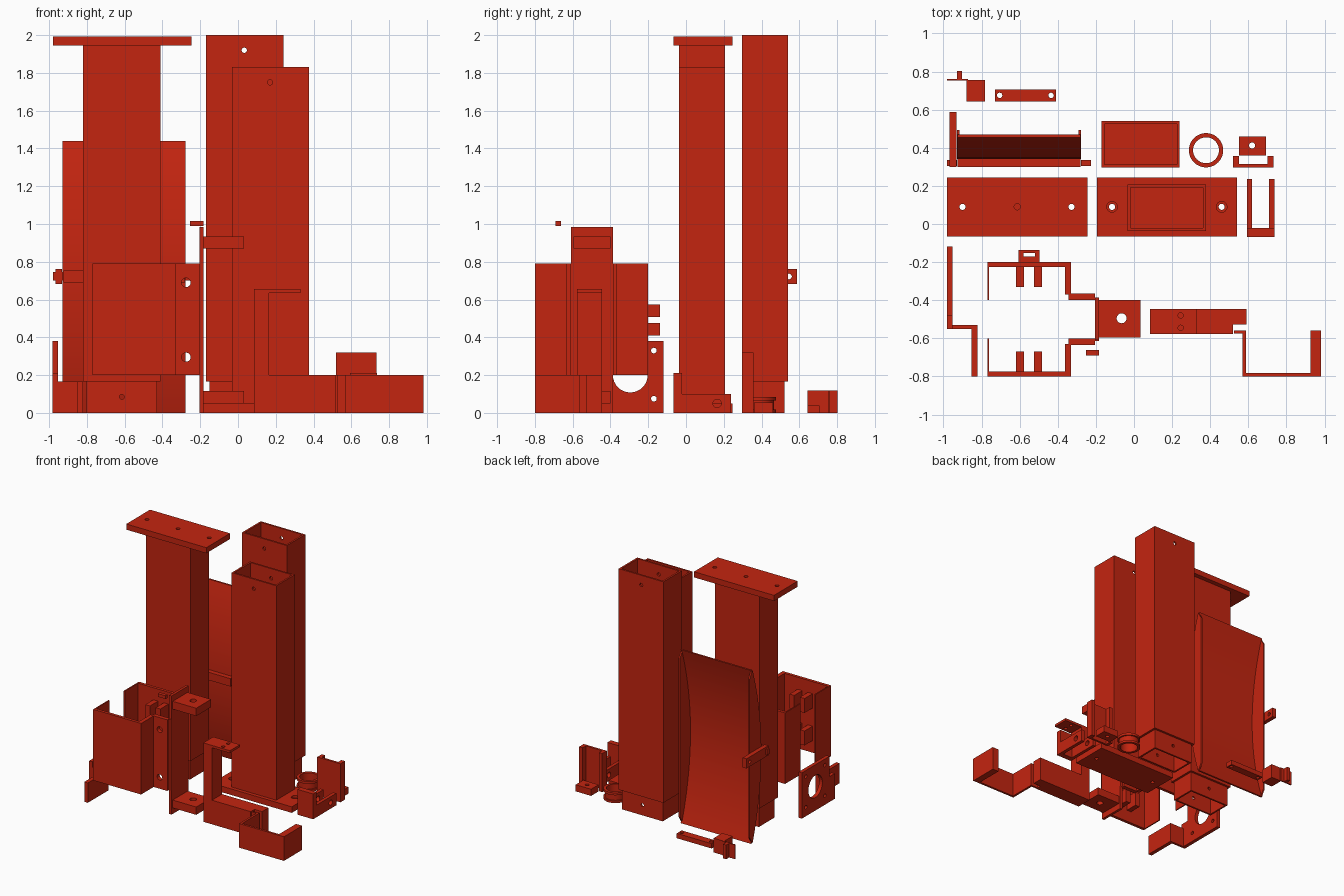
import bpy, bmesh, math
from mathutils import Matrix

cube = bpy.data.objects.get("Cube")
if cube:
    bpy.data.objects.remove(cube, do_unlink=True)

COLOUR = (0.55, 0.018, 0.005, 1)
red = bpy.data.materials.new("red plastic")
red.use_nodes = True
red.diffuse_color = COLOUR
red.node_tree.nodes["Principled BSDF"].inputs["Base Color"].default_value = COLOUR


def finish(name, bm):
    bmesh.ops.recalc_face_normals(bm, faces=bm.faces)
    mesh = bpy.data.meshes.new(name)
    bm.to_mesh(mesh)
    bm.free()
    obj = bpy.data.objects.new(name, mesh)
    bpy.context.scene.collection.objects.link(obj)
    mesh.materials.append(red)
    return obj


def add_box(bm, x0, x1, y0, y1, z0, z1):
    mid = Matrix.Translation(((x0 + x1) / 2, (y0 + y1) / 2, (z0 + z1) / 2))
    size = Matrix.Diagonal((x1 - x0, y1 - y0, z1 - z0, 1))
    bmesh.ops.create_cube(bm, size=1, matrix=mid @ size)


def boxes(name, *sizes):
    bm = bmesh.new()
    for s in sizes:
        add_box(bm, *s)
    return finish(name, bm)


def prism(name, outline, z0, z1):
    """Extrude a plan outline upward."""
    bm = bmesh.new()
    face = bm.faces.new([bm.verts.new((x, y, z0)) for x, y in outline])
    up = bmesh.ops.extrude_face_region(bm, geom=[face])["geom"]
    bmesh.ops.translate(bm, verts=[v for v in up if isinstance(v, bmesh.types.BMVert)],
                        vec=(0, 0, z1 - z0))
    return finish(name, bm)


def cut(obj, bm):
    """Subtract the cutter mesh and apply the result."""
    cutter = finish("cutter", bm)
    cutter.hide_render = True
    mod = obj.modifiers.new("cut", "BOOLEAN")
    mod.operation, mod.solver, mod.object = "DIFFERENCE", "EXACT", cutter
    graph = bpy.context.evaluated_depsgraph_get()
    mesh = bpy.data.meshes.new_from_object(obj.evaluated_get(graph))
    obj.modifiers.clear()
    obj.data = mesh
    bpy.data.objects.remove(cutter, do_unlink=True)


TURN = {"x": Matrix.Rotation(math.pi / 2, 4, "Y"),
        "y": Matrix.Rotation(math.pi / 2, 4, "X"), "z": Matrix.Identity(4)}


def drill(obj, axis, radius, depth, *centres):
    bm = bmesh.new()
    for c in centres:
        bmesh.ops.create_cone(bm, cap_ends=True, segments=32, radius1=radius, radius2=radius,
                              depth=depth, matrix=Matrix.Translation(c) @ TURN[axis])
    cut(obj, bm)


def hollow(obj, *size):
    bm = bmesh.new()
    add_box(bm, *size)
    cut(obj, bm)


# Square tube columns: two with a hollow plug below, one on a base plate
WALL = 0.015


def column(name, x0, y0, z0, z1):
    x1, y1 = x0 + 0.41, y0 + 0.243
    tube = boxes(name, (x0, x1, y0, y1, z0, z1))
    hollow(tube, x0 + WALL, x1 - WALL, y0 + WALL, y1 - WALL, z0 + WALL, z1 + 0.1)
    return tube


def plug(name, x0, y0):
    x0, x1, y0, y1 = x0 + 0.018, x0 + 0.392, y0 + 0.018, y0 + 0.225
    part = boxes(name, (x0, x1, y0, y1, 0, 0.165))
    hollow(part, x0 + WALL, x1 - WALL, y0 + WALL, y1 - WALL, -0.1, 0.155)
    drill(part, "y", 0.013, 0.6, ((x0 + x1) / 2, y0 + 0.1, 0.085))


column("left_column", -0.82, -0.036, 0.165, 1.95)
plug("left_column_plug", -0.82, -0.036)
back = column("back_column", -0.17, 0.297, 0.165, 2.0)
drill(back, "y", 0.014, 0.6, (0.033, 0.42, 1.92))
plug("back_column_plug", -0.17, 0.297)
front = column("front_column", -0.033, -0.036, 0.05, 1.83)
drill(front, "y", 0.014, 0.6, (0.17, 0.09, 1.75))

# Mounting plates
cap = boxes("cap_plate", (-0.98, -0.245, -0.066, 0.245, 1.945, 1.992))
drill(cap, "z", 0.016, 0.2, *[(x, 0.09, 1.97) for x in (-0.9, -0.613, -0.328)])
base = boxes("base_plate", (-0.195, 0.54, -0.066, 0.245, 0, 0.05))
drill(base, "z", 0.016, 0.2, (-0.115, 0.09, 0), (0.46, 0.09, 0))
drill(base, "z", 0.028, 0.04, (-0.115, 0.09, 0.05), (0.46, 0.09, 0.05))

# Bowed panel, swept as an arc in side profile
HALF, SAG, STEPS = 0.72, 0.115, 24
bow = [(0.34 + SAG * (2 * i / STEPS - 1) ** 2, 2 * HALF * i / STEPS) for i in range(STEPS + 1)]


def side_prism(name, outline, x0, x1):
    part = prism(name, outline, x0, x1)
    # plan (y, z) and height x become world x, y, z
    part.data.transform(Matrix(((0, 0, 1, 0), (1, 0, 0, 0), (0, 1, 0, 0), (0, 0, 0, 1))))
    return part


panel = side_prism("bowed_panel", bow + [(y + 0.015, z) for y, z in reversed(bow)], -0.925, -0.28)
for poly in panel.data.polygons:
    poly.use_smooth = abs(poly.normal.x) < 0.5
panel.data.set_sharp_from_angle(angle=math.radians(30))
for label, x in (("right", -0.93), ("left", -0.29)):
    side_prism(label + "_panel_flange", bow + [(0.492, 2 * HALF - 0.06), (0.492, 0.06)], x, x + 0.013)

# Crossbar with its drilled arm
boxes("panel_crossbar", (-0.925, -0.28, 0.3, 0.345, 0.69, 0.755),
      (-0.98, -0.93, 0.305, 0.335, 0.7, 0.745), (-0.278, -0.225, 0.305, 0.335, 0.7, 0.745))
arm = boxes("crossbar_arm", (-0.967, -0.932, 0.3, 0.588, 0.682, 0.762))
drill(arm, "x", 0.015, 0.2, (-0.95, 0.545, 0.722))

# Open housing: two mirrored half shells with flanges, clips and loops
for label, s in (("rear", 1), ("front", -1)):
    def flip(points):
        return [(x, -0.5 + s * y) for x, y in points]
    shell = prism(label + "_housing", flip([
        (-0.77, 0.1), (-0.77, 0.3), (-0.33, 0.3), (-0.33, 0.135), (-0.205, 0.135),
        (-0.205, 0.115), (-0.183, 0.115), (-0.183, 0.1), (-0.345, 0.1), (-0.345, 0.13),
        (-0.363, 0.13), (-0.363, 0.275), (-0.76, 0.275), (-0.76, 0.1)]), 0.2, 0.79)
    drill(shell, "y", 0.024, 0.1, *[(-0.275, -0.5 + s * 0.115, z) for z in (0.295, 0.69)])
    clips = []
    for x in (-0.62, -0.525):
        for z in (0.3, 0.57):
            lo, hi = sorted((-0.5 + s * 0.17, -0.5 + s * 0.28))
            clips.append((x, x + 0.043, lo, hi, z, z + 0.12))
    boxes(label + "_housing_clips", *clips)

for z in (0.41, 0.507):
    loop = boxes("belt_loop", (-0.605, -0.495, -0.202, -0.137, z, z + 0.066))
    hollow(loop, -0.58, -0.52, -0.17, -0.153, z - 0.1, z + 0.2)

# Stepped corner bracket with a large bore
plate = boxes("bore_plate", (-0.982, -0.952, -0.48, -0.118, 0, 0.38))
drill(plate, "x", 0.092, 0.2, (-0.967, -0.295, 0.2))
drill(plate, "x", 0.015, 0.2, *[(-0.967, y, z) for y in (-0.17, -0.42) for z in (0.075, 0.33)])
boxes("bore_plate_step", (-0.982, -0.952, -0.55, -0.48, 0, 0.21))
prism("bore_plate_foot", [(-0.952, -0.55), (-0.852, -0.55), (-0.852, -0.8), (-0.82, -0.8),
                          (-0.82, -0.53), (-0.952, -0.53)], 0, 0.165)

# Upright with two drilled blocks, and a loose pin
boxes("upright", (-0.205, -0.183, -0.61, -0.387, 0, 0.985))
for z0, z1 in ((0.87, 0.935), (0.05, 0.115)):
    block = boxes("upright_block", (-0.185, 0.033, -0.595, -0.4, z0, z1))
    drill(block, "z", 0.026, 0.3, (-0.065, -0.495, z0))
boxes("pin", (-0.253, -0.183, -0.69, -0.662, 0.99, 1.017))

# Strap bracket and hooked bracket
boxes("strap_leg", (0.085, 0.165, -0.577, -0.445, 0.19, 0.64))
strap = boxes("strap_top", (0.085, 0.33, -0.577, -0.445, 0.635, 0.655))
drill(strap, "z", 0.014, 0.2, (0.245, -0.48, 0.64), (0.245, -0.545, 0.64))
prism("strap_base", [(0.085, -0.577), (0.52, -0.577), (0.52, -0.527), (0.59, -0.527),
                     (0.59, -0.445), (0.085, -0.445)], 0, 0.2)
prism("hooked_bracket", [(0.525, -0.575), (0.57, -0.575), (0.57, -0.8), (0.982, -0.8),
                         (0.982, -0.56), (0.925, -0.56), (0.925, -0.782), (0.588, -0.782),
                         (0.588, -0.56), (0.525, -0.56)], 0, 0.2)

# Yoke
yoke = boxes("yoke_arms", (0.592, 0.62, -0.03, 0.237, 0, 0.1), (0.708, 0.737, -0.03, 0.237, 0, 0.1))
drill(yoke, "x", 0.022, 0.4, (0.665, 0.165, 0.05))
boxes("yoke_back", (0.592, 0.737, -0.067, -0.022, 0, 0.21))

# Channel and drilled block behind it
prism("channel", [(0.52, 0.297), (0.732, 0.297), (0.732, 0.357), (0.7, 0.357), (0.7, 0.315),
                  (0.55, 0.315), (0.55, 0.357), (0.52, 0.357)], 0, 0.32)
nut = boxes("drilled_block", (0.55, 0.692, 0.36, 0.46, 0, 0.055))
drill(nut, "z", 0.016, 0.2, (0.62, 0.412, 0.03))

# Flanged bushing, spun from its profile
bm = bmesh.new()
ring = [bm.verts.new((r, 0, z)) for r, z in (
    (0.068, 0), (0.09, 0), (0.09, 0.018), (0.078, 0.018), (0.078, 0.065),
    (0.09, 0.065), (0.09, 0.085), (0.068, 0.085))]
edges = [bm.edges.new((ring[i - 1], ring[i])) for i in range(len(ring))]
bmesh.ops.spin(bm, geom=ring + edges, axis=(0, 0, 1), cent=(0, 0, 0), angle=math.tau, steps=40)
bmesh.ops.remove_doubles(bm, verts=bm.verts, dist=0.0005)
bushing = finish("bushing", bm)
bushing.location = (0.378, 0.387, 0)
bushing.data.shade_smooth()
bushing.data.set_sharp_from_angle(angle=math.radians(30))

# Drilled bar and latch
bar = boxes("drilled_bar", (-0.73, -0.41, 0.643, 0.707, 0, 0.04))
drill(bar, "z", 0.014, 0.2, (-0.705, 0.675, 0.02), (-0.435, 0.675, 0.02))
boxes("latch", (-0.878, -0.783, 0.643, 0.755, 0, 0.118),
      (-0.982, -0.87, 0.752, 0.762, 0, 0.118), (-0.93, -0.902, 0.758, 0.802, 0, 0.118))
